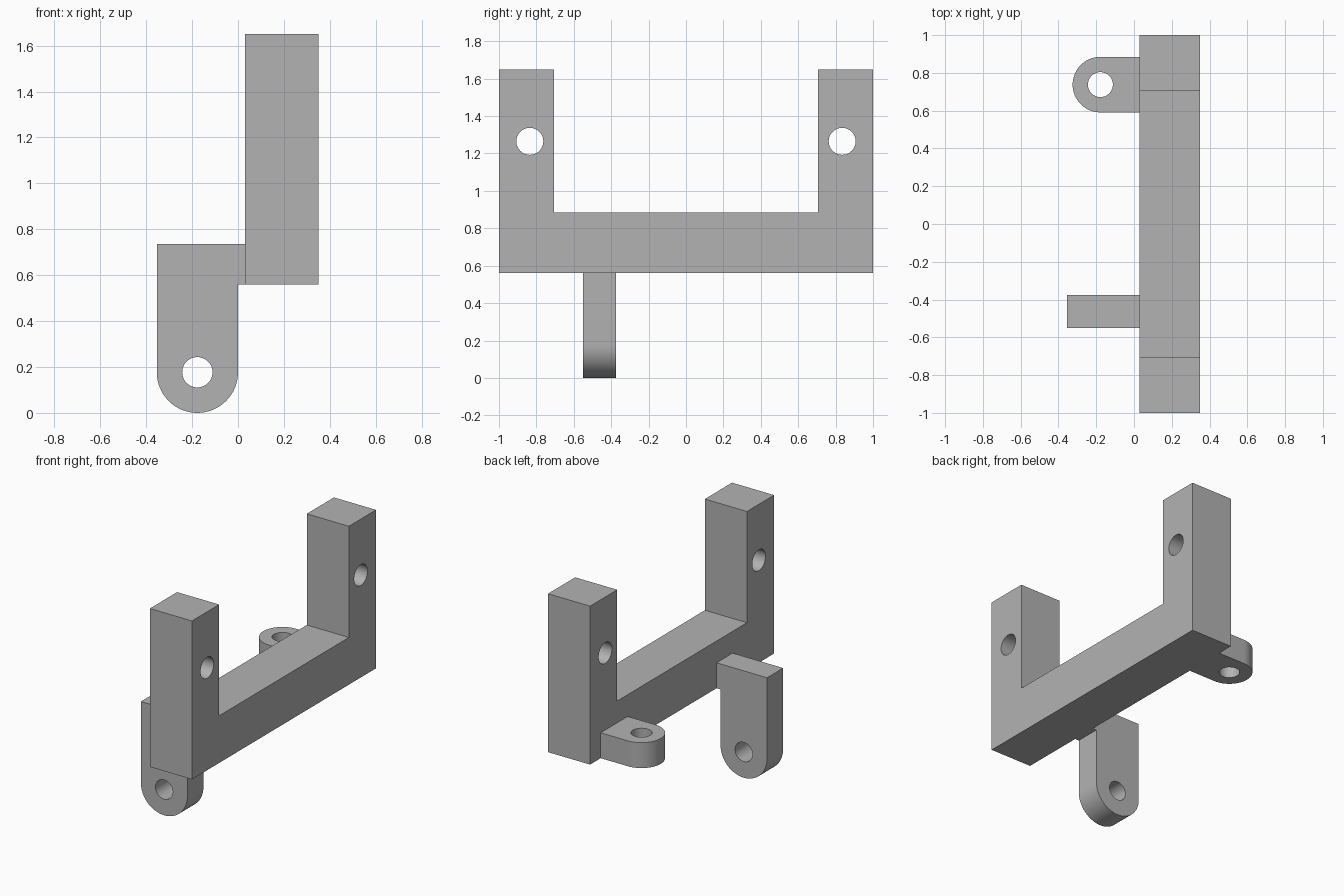
import bpy, bmesh
from math import sin, cos, pi

default = bpy.data.objects.get("Cube")
if default:
    bpy.data.objects.remove(default, do_unlink=True)

grey = bpy.data.materials.new("plain grey")
grey.use_nodes = True
colour = (0.45, 0.45, 0.45, 1)
grey.diffuse_color = colour
grey.node_tree.nodes["Principled BSDF"].inputs["Base Color"].default_value = colour

# How a profile point (u, v) at depth w sits in space, by extrusion axis
PLACE = {"X": lambda u, v, w: (w, u, v),
         "Y": lambda u, v, w: (u, w, v),
         "Z": lambda u, v, w: (u, v, w)}


def arc(cx, cy, r, start, end, steps):
    """Points along an arc, both ends included."""
    angles = [start + (end - start) * i / steps for i in range(steps + 1)]
    return [(cx + r * cos(a), cy + r * sin(a)) for a in angles]


def prism(name, outline, axis, low, high):
    """Extrude a flat outline between two depths along an axis."""
    bm = bmesh.new()
    face = bm.faces.new([bm.verts.new(PLACE[axis](u, v, low)) for u, v in outline])
    new = bmesh.ops.extrude_face_region(bm, geom=[face])["geom"]
    move = PLACE[axis](0, 0, high - low)
    bmesh.ops.translate(bm, vec=move, verts=[g for g in new if isinstance(g, bmesh.types.BMVert)])
    bmesh.ops.recalc_face_normals(bm, faces=bm.faces)
    mesh = bpy.data.meshes.new(name)
    bm.to_mesh(mesh)
    bm.free()
    mesh.materials.append(grey)
    obj = bpy.data.objects.new(name, mesh)
    bpy.context.collection.objects.link(obj)
    return obj


def drilled(name, outline, axis, low, high, holes, radius):
    """A prism with round through holes, smooth only on its curves."""
    obj = prism(name, outline, axis, low, high)
    for u, v in holes:
        circle = arc(u, v, radius, 0, 2 * pi, 48)[:-1]
        cutter = prism("hole_cutter", circle, axis, low - 0.1, high + 0.1)
        cutter.hide_render = True
        bpy.ops.object.select_all(action="DESELECT")
        obj.select_set(True)
        bpy.context.view_layer.objects.active = obj
        mod = obj.modifiers.new("hole", "BOOLEAN")
        mod.operation = "DIFFERENCE"
        mod.solver = "EXACT"
        mod.object = cutter
        bpy.ops.object.modifier_apply(modifier=mod.name)
        bpy.data.objects.remove(cutter, do_unlink=True)
    bpy.ops.object.shade_smooth_by_angle(angle=pi / 6)
    return obj


BACK, FRONT = 0.03, 0.35      # thickness range of the frame
BASE, LUG_TOP = 0.56, 0.735   # shared underside and lug height

# U-shaped frame with a cross hole in each upright
half = [(1, BASE), (1, 1.65), (0.705, 1.65), (0.705, 0.885)]
frame = half + [(-y, z) for y, z in reversed(half)]
drilled("u_frame", frame, "X", BACK, FRONT, [(-0.835, 1.265), (0.835, 1.265)], 0.072)

# Hanging lug with a short neck joining the frame
r = 0.177
hanging = arc(-r, r, r, pi, 2 * pi, 32) + [
    (0, BASE), (BACK, BASE), (BACK, LUG_TOP), (-2 * r, LUG_TOP)]
drilled("hanging_lug", hanging, "Y", -0.55, -0.375, [(-r, r)], 0.066)

# Flat lug, flush with the underside of the frame
flat = arc(-0.178, 0.738, 0.147, pi / 2, 3 * pi / 2, 32) + [(BACK, 0.591), (BACK, 0.885)]
drilled("flat_lug", flat, "Z", BASE, LUG_TOP, [(-0.178, 0.738)], 0.066)
